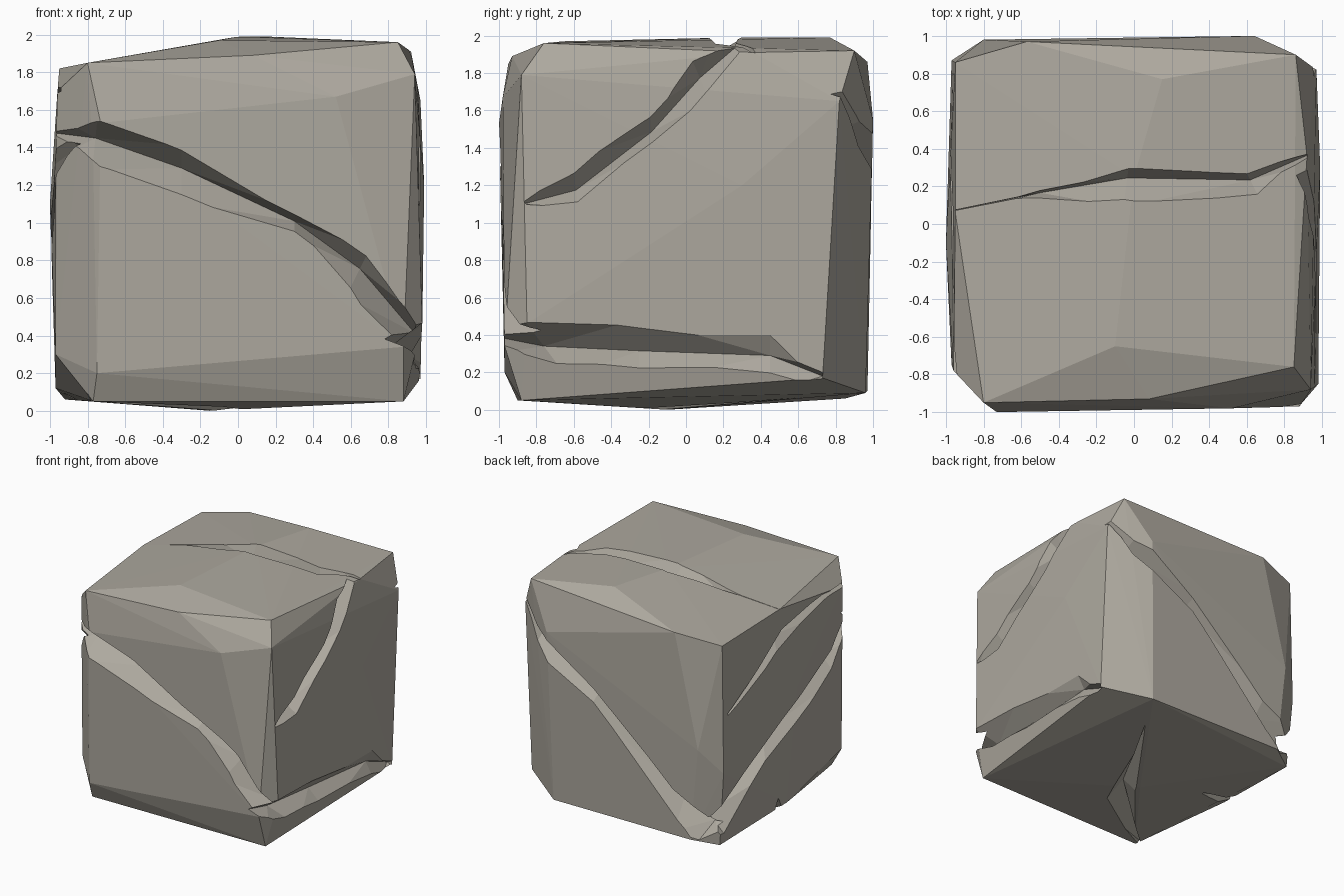
import bpy, bmesh
from mathutils import Vector

if "Cube" in bpy.data.objects:
    bpy.data.objects.remove(bpy.data.objects["Cube"])

stone = bpy.data.materials.new("warm grey stone")
stone.diffuse_color = (0.42, 0.395, 0.345, 1)
stone.use_nodes = True
stone.node_tree.nodes["Principled BSDF"].inputs["Base Color"].default_value = stone.diffuse_color


def new_object(name, bm):
    bmesh.ops.recalc_face_normals(bm, faces=bm.faces)
    if bm.calc_volume(signed=True) < 0:
        bmesh.ops.reverse_faces(bm, faces=bm.faces)
    me = bpy.data.meshes.new(name)
    bm.to_mesh(me)
    bm.free()
    ob = bpy.data.objects.new(name, me)
    bpy.context.collection.objects.link(ob)
    me.materials.append(stone)
    return ob


def volume(me):
    bm = bmesh.new()
    bm.from_mesh(me)
    v = bm.calc_volume()
    bm.free()
    return v


# Chipped block: convex hull of its corner points
top = [(-.8, -.95, 1.85), (-.1, -.65, 1.97), (.85, -.76, 1.96), (.08, -.93, 1.89),
       (.92, .36, 1.91), (.86, .9, 1.92), (.15, .77, 1.99), (-.57, .97, 1.86),
       (-.95, .86, 1.8), (-.95, .06, 1.82), (0, .25, 1.99)]
sides = [(.94, -.88, 1.79), (.52, -.98, 1.67), (.97, .82, 1.65), (.64, 1, 1.55),
         (.99, .3, 1.2), (.95, -.87, 1.1), (.98, -.85, .46), (.88, -.97, .34),
         (-.77, -.97, 1.33), (-.75, -.97, .2), (-.73, -1, 1.53), (-.97, -.75, 1.3),
         (-.96, -.78, 1.7), (-.97, -.75, .3), (-1, -.1, 1.1), (-.97, .87, .7), (-.8, .98, .9)]
base = [(-.77, -.9, .05), (.88, -.88, .05), (.97, .73, .17), (.6, .96, .09),
        (-.72, .97, .1), (-.92, .85, .06), (-.97, 0, .12), (-.15, -.1, 0)]
bm = bmesh.new()
for p in top + sides + base:
    bm.verts.new(p)
res = bmesh.ops.convex_hull(bm, input=bm.verts)
loose = {g for g in res["geom_interior"] + res["geom_unused"] if isinstance(g, bmesh.types.BMVert)}
bmesh.ops.delete(bm, geom=list(loose), context='VERTS')
block = new_object("stone_block", bm)

# Each side maps (u, v, depth) to a point below that side's surface
SIDE = {
    "front": lambda u, v, d: Vector((u, -.97 + d, v)),
    "back": lambda u, v, d: Vector((u, .97 - d, v)),
    "right": lambda u, v, d: Vector((.97 - d, u, v)),
    "left": lambda u, v, d: Vector((-.98 + d, u, v)),
    "top": lambda u, v, d: Vector((u, v, 1.97 - d)),
    "bottom": lambda u, v, d: Vector((u, v, .02 + d)),
}


def crack(name, side, stations, bias=.6):
    """Cut a V groove; a station is upper lip u,v, lower lip u,v, depth."""
    place = SIDE[side]
    bm = bmesh.new()
    rings = []
    for u1, v1, u2, v2, d in stations:
        a, b = place(u1, v1, 0), place(u2, v2, 0)
        apex = place(u2 + (u1 - u2) * bias, v2 + (v1 - v2) * bias, d)
        k = 1 + .06 / d
        rings.append([bm.verts.new(p) for p in
                      (apex, apex + (a - apex) * k, apex + (b - apex) * k)])
    for r, s in zip(rings, rings[1:]):
        for i in range(3):
            j = (i + 1) % 3
            bm.faces.new((r[i], r[j], s[j], s[i]))
    bm.faces.new(rings[0])
    bm.faces.new(rings[-1])
    bmesh.ops.triangulate(bm, faces=bm.faces)
    cutter = new_object(name, bm)
    cutter.hide_render = True
    before = volume(block.data)
    # Nudge and retry if the cut did not remove a plausible amount
    for attempt in range(5):
        cutter.location = Vector((.0031, .0023, .0017)) * attempt
        mod = block.modifiers.new(name, 'BOOLEAN')
        mod.operation, mod.solver, mod.object = 'DIFFERENCE', 'EXACT', cutter
        mod.use_self = mod.use_hole_tolerant = attempt % 2 == 1
        bpy.context.view_layer.update()
        dg = bpy.context.evaluated_depsgraph_get()
        me = bpy.data.meshes.new_from_object(block.evaluated_get(dg))
        block.modifiers.clear()
        if before - .3 < volume(me) < before:
            block.data = me
            break
    bpy.data.objects.remove(cutter)


# Long cracks running around the four sides
crack("right_low_crack", "right", [
    (-1.04, .47, -1.04, .32, .2), (-.85, .46, -.67, .22, .16), (-.25, .43, -.25, .2, .12),
    (.45, .39, .45, .19, .06), (.73, .2, .73, .16, .05)], .5)
crack("front_crack", "front", [
    (-1.03, 1.58, -1.03, 1.34, .25), (-.75, 1.53, -.77, 1.33, .15), (-.3, 1.37, -.3, 1.17, .12),
    (.3, 1.04, .3, .96, .09), (.68, .82, .6, .66, .11), (.98, .46, .88, .34, .2),
    (1.06, .43, 1.0, .25, .21)])
crack("right_high_crack", "right", [
    (-.87, 1.115, -.85, 1.095, .04), (-.6, 1.27, -.58, 1.11, .1), (-.19, 1.57, -.18, 1.43, .14),
    (.02, 1.9, .11, 1.69, .14), (.22, 2.02, .35, 1.93, .1)], .4)
crack("back_crack", "back", [
    (1.05, 1.83, 1.05, 1.72, .21), (.78, 1.56, .78, 1.38, .17), (.2, 1.17, .2, 1.07, .1),
    (-.56, .49, -.6, .24, .13), (-.87, .34, -.77, .07, .19), (-1.05, .31, -1.05, .1, .22)])
crack("left_crack", "left", [
    (1.06, .31, 1.06, .1, .2), (.85, .45, .8, .09, .19), (.1, .87, .31, .6, .12),
    (-.6, 1.22, -.6, 1.05, .1), (-.85, 1.48, -.82, 1.3, .14), (-1.05, 1.58, -1.05, 1.4, .18)])
crack("left_high_dent", "left", [
    (.8, 1.2, .8, 1.17, .04), (.05, 1.66, .15, 1.48, .08), (-.5, 1.74, -.5, 1.66, .06),
    (-.8, 1.73, -.8, 1.68, .06)])

# Cracks across the top and underneath
crack("top_crack", "top", [
    (-1, .07, -1, .05, .18), (-.5, .19, -.5, .11, .14), (-.03, .29, -.05, .14, .12),
    (.6, .27, .66, .15, .13), (.92, .38, .92, .33, .1)], .7)
crack("bottom_crack", "bottom", [
    (.4, .63, .41, .61, .05), (-.15, -.18, -.08, -.44, .13), (-.83, -.89, -.82, -.91, .07)])
crack("bottom_notch", "bottom", [
    (-1.06, .2, -1.06, 0, .22), (-.65, .12, -.65, .09, .05)])

for p in block.data.polygons:
    p.use_smooth = False
    p.material_index = 0
